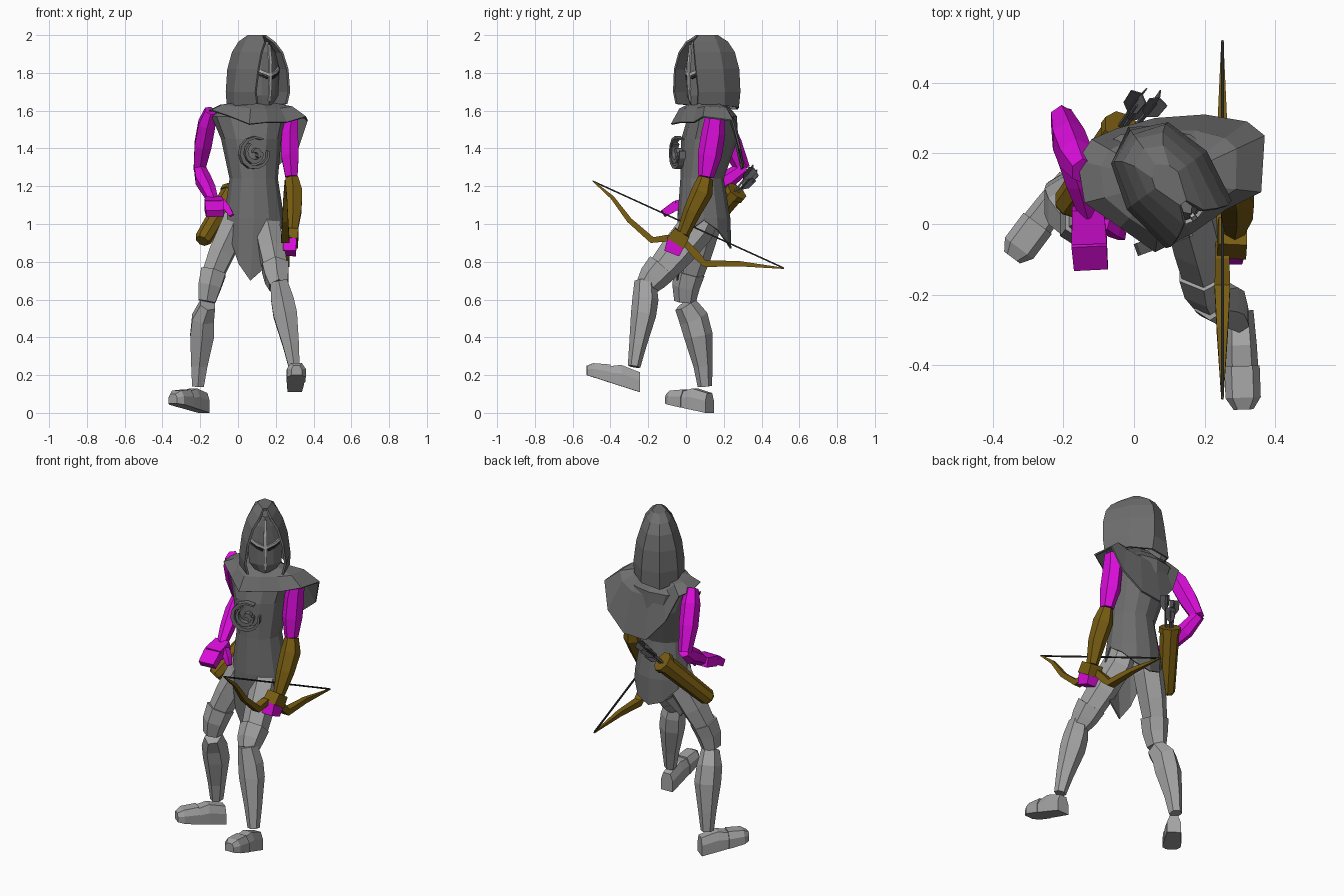
import bpy, bmesh, math
from mathutils import Vector, Matrix

def material(name, r, g, b):
    m = bpy.data.materials.new(name)
    m.diffuse_color = (r, g, b, 1)
    return m

DARK = material("dark grey cloth", 0.155, 0.155, 0.155)
LIGHT = material("light grey legging", 0.37, 0.37, 0.37)
PALE = material("pale grey metal", 0.50, 0.50, 0.50)
STEEL = material("charcoal feather", 0.11, 0.11, 0.12)
MAGENTA = material("magenta sleeve", 0.70, 0.004, 0.70)
GOLD = material("brown gold leather", 0.19, 0.11, 0.006)
CORD = material("black cord", 0.02, 0.02, 0.02)

def loft(name, rings, mat, closed=True, caps=(True, True), thick=0):
    """Skin a list of equally long point rings."""
    bm = bmesh.new()
    vs = [[bm.verts.new(p) for p in ring] for ring in rings]
    n = len(rings[0])
    for a, b in zip(vs, vs[1:]):
        for i in range(n if closed else n - 1):
            j = (i + 1) % n
            bm.faces.new((a[i], a[j], b[j], b[i]))
    if caps[0]:
        bm.faces.new(vs[0])
    if caps[1]:
        bm.faces.new(vs[-1])
    bmesh.ops.recalc_face_normals(bm, faces=bm.faces)
    me = bpy.data.meshes.new(name)
    bm.to_mesh(me)
    bm.free()
    ob = bpy.data.objects.new(name, me)
    me.materials.append(mat)
    bpy.context.collection.objects.link(ob)
    if thick:
        ob.modifiers.new("thickness", 'SOLIDIFY').thickness = thick
    return ob

def tube(name, path, mat, sides=6, ref=(1, 0, 0), caps=(True, True)):
    """Path of (x, y, z, half width along ref, half width across)."""
    pts = [Vector(p[:3]) for p in path]
    grow = 1 / math.cos(math.pi / sides)
    rings = []
    for i, p in enumerate(path):
        t = (pts[min(i + 1, len(pts) - 1)] - pts[max(i - 1, 0)]).normalized()
        u = Vector(ref)
        u = (u - t * u.dot(t)).normalized()
        v = t.cross(u)
        ring = []
        for k in range(sides):
            a = 2 * math.pi * (k + 0.5) / sides
            ring.append(pts[i] + u * p[3] * grow * math.cos(a) + v * p[4] * grow * math.sin(a))
        rings.append(ring)
    return loft(name, rings, mat, caps=caps)

# ---- tunic with pointed front and back flaps
def oval(z, cx, cy, hx, hy):
    return [(cx + hx * math.sin(k * math.pi / 6), cy - hy * math.cos(k * math.pi / 6), z)
            for k in range(12)]

hem_z = [0.70, 0.79, 0.97, 1.02, 0.97, 0.90, 0.87]
hem = [(x - (0.02 if k == 0 else 0), y, hem_z[min(k, 12 - k)])
       for k, (x, y, _) in enumerate(oval(0, .085, .095, .165, .145))]
loft("tunic", [oval(1.62, .07, .13, .13, .10), oval(1.57, .06, .14, .20, .13),
               oval(1.45, .07, .125, .16, .15), oval(1.24, .083, .085, .128, .115),
               oval(1.03, .085, .095, .16, .14), hem], DARK, caps=(True, False), thick=0.008)

# ---- shoulder cape, long at the back
edge = [(.06, -.08, 1.53), (.16, -.03, 1.54), (.26, .04, 1.54), (.36, .09, 1.57), (.37, .25, 1.55),
        (.32, .29, 1.40), (.20, .31, 1.30), (.06, .30, 1.29), (-.05, .27, 1.42),
        (-.12, .24, 1.58), (-.16, .18, 1.60), (-.14, .06, 1.605), (-.04, -.01, 1.57)]
neck, mid = [], []
for x, y, z in edge:
    d = Vector((x - .09, y - .12, 0)).normalized()
    n = Vector((.09, .12, 1.645)) + d * 0.09
    neck.append(n)
    m = n.lerp(Vector((x, y, z)), 0.6)
    m.z = 1.645 + (z - 1.645) * 0.3
    mid.append(m)
loft("shoulder_cape", [neck, mid, edge], DARK, caps=(True, False), thick=0.01)

# ---- hood and mask, turned towards the bow side
HEAD = Matrix.Translation((.11, .10, 0)) @ Matrix.Rotation(math.radians(36), 4, 'Z')

def head(x, y, z):
    return HEAD @ Vector((x, y, z))

hood = []
for z, rim, rim_y, side, back, back_y, tail, drop in [
        (1.635, .100, -.12, .138, .100, .15, .215, .03), (1.70, .115, -.125, .14, .10, .16, .205, 0),
        (1.82, .100, -.13, .125, .09, .16, .19, 0), (1.91, .072, -.12, .098, .07, .145, .175, 0),
        (1.965, .035, -.10, .068, .05, .115, .14, 0), (2.0, .012, -.05, .04, .03, .06, .085, 0)]:
    half = [(rim, rim_y, z), (side, .03, z - drop * .3), (back, back_y, z - drop * .6)]
    ring = half + [(0, tail, z - drop)] + [(-x, y, zz) for x, y, zz in reversed(half)]
    hood.append([head(*p) for p in ring])
loft("hood", hood, DARK, closed=False, caps=(False, True), thick=0.012)

mask = []
for z, w, f in [(1.63, .05, -.09), (1.68, .088, -.10), (1.82, .095, -.10),
                (1.91, .068, -.097), (1.965, .025, -.088)]:
    mask.append([head(*p, z) for p in [(-w, -.055), (-w * .5, f + .014), (0, f), (w * .5, f + .014),
                                       (w, -.055), (w, .06), (-w, .06)]])
loft("mask", mask, DARK)

# mask ridge, brows and eye slits
ACROSS = HEAD.to_3x3() @ Vector((1, 0, 0))
tube("mask_ridge", [(*head(0, y, z), w, .005) for z, y, w in
                    [(1.65, -.095, .006), (1.74, -.105, .008), (1.86, -.104, .009), (1.95, -.093, .006)]],
     PALE, 4, ACROSS)
for s, side in ((-1, "right"), (1, "left")):
    tube(side + "_brow", [(*head(s * x, y, z), .008, .005) for x, y, z in
                          [(.005, -.104, 1.79), (.045, -.092, 1.805), (.082, -.066, 1.825)]],
         PALE, 4, (0, 0, 1))
    tube(side + "_eye_slit", [(*head(s * x, y, z), .006, .004) for x, y, z in
                              [(.014, -.100, 1.772), (.045, -.090, 1.785), (.078, -.066, 1.803)]],
         CORD, 4, (0, 0, 1))

# ---- chest emblem: raised arcs around a boss
YAW = math.radians(20)
NORMAL = Vector((math.sin(YAW), -math.cos(YAW), 0))
SIDE = Vector((math.cos(YAW), math.sin(YAW), 0))

def emblem(deg, r, out):
    a = math.radians(deg)
    return Vector((.085, -.03, 1.375)) + SIDE * r * math.cos(a) + Vector((0, 0, r * math.sin(a))) + NORMAL * out

for name, r0, r1, start, span, w in [("emblem_rim", .085, .072, 60, 310, .012),
                                     ("emblem_curl", .058, .035, 120, 250, .012),
                                     ("emblem_heart", .025, .008, 300, 220, .014)]:
    tube(name, [(*emblem(start + span * i / 10, r0 + (r1 - r0) * i / 10, .014), .018,
                 w * (1 - .6 * abs(i - 5) / 5)) for i in range(11)], DARK, 4, NORMAL)

# ---- bare right arm and open hand
tube("right_upper_arm", [(-.145, .15, 1.60, .03, .035), (-.165, .19, 1.53, .045, .05),
                         (-.185, .24, 1.42, .045, .05), (-.205, .30, 1.29, .03, .035)], MAGENTA)
tube("right_forearm", [(-.205, .31, 1.30, .028, .032), (-.185, .22, 1.235, .04, .042),
                       (-.155, .12, 1.18, .036, .036), (-.13, .03, 1.12, .025, .026)], MAGENTA)
tube("right_palm", [(-.13, .045, 1.12, .045, .028), (-.127, -.05, 1.095, .05, .03)], MAGENTA, 4)
tube("right_fingers", [(-.127, -.05, 1.10, .05, .026), (-.122, -.12, 1.055, .048, .02)], MAGENTA, 4)
tube("right_thumb", [(-.085, .0, 1.12, .016, .016), (-.055, -.02, 1.08, .017, .017),
                     (-.033, -.035, 1.045, .011, .011)], MAGENTA, 4, (0, 1, 0))

# ---- left arm with bracer, holding the bow
tube("left_upper_arm", [(.285, .155, 1.57, .033, .045), (.275, .145, 1.48, .043, .055),
                        (.275, .125, 1.36, .046, .055), (.283, .105, 1.25, .032, .036)], MAGENTA)
tube("left_bracer", [(.285, .105, 1.245, .033, .035), (.292, .085, 1.17, .048, .05),
                     (.292, .035, 1.07, .044, .042), (.285, -.015, .95, .028, .03)], GOLD)
tube("left_glove", [(.28, -.02, .955, .04, .045), (.275, -.055, .90, .042, .052)], GOLD, 4)
tube("left_hand", [(.275, -.05, .91, .036, .05), (.272, -.075, .845, .034, .042)], MAGENTA, 4)

# ---- bow and string
tube("bow", [(.25, y, z, w, t) for y, z, w, t in [
    (-.495, 1.23, .003, .003), (-.39, 1.14, .010, .010), (-.30, 1.02, .016, .014),
    (-.18, .915, .022, .017), (-.10, .925, .020, .018), (0, .895, .020, .018),
    (.06, .83, .022, .020), (.10, .79, .022, .018), (.28, .79, .014, .014),
    (.52, .765, .003, .003)]], GOLD, 4)
tube("bow_string", [(.25, -.49, 1.225, .004, .004), (.25, .515, .768, .004, .004)], CORD, 4)

# ---- quiver with arrows
top, low = Vector((-.03, .27, 1.175)), Vector((-.19, .05, .91))
axis = (top - low).normalized()
inner = top - axis * .05
tube("quiver", [(*low, .034, .034), (*(low + axis * .015), .043, .043),
                (*(top - axis * .03), .05, .05), (*(top - axis * .03), .056, .056),
                (*top, .056, .056), (*top, .043, .043), (*inner, .04, .04)], GOLD, 8)
for i, (dx, dy, dz, length) in enumerate([(-.012, .012, .0, .13), (.03, -.012, .004, .15), (.0, .0, -.02, .11)]):
    a = inner + Vector((dx, dy, dz)) * .6
    b = top + Vector((dx, dy, dz)) + axis * length
    tube(f"arrow_shaft_{i}", [(*a, .005, .005), (*b, .005, .005)], STEEL, 4)
    for j in range(3):
        turn = Matrix.Rotation(math.radians(120 * j + 25 * i), 3, axis)
        out = turn @ axis.orthogonal().normalized()
        c = b + out * .013
        tube(f"arrow_feather_{i}_{j}", [(*(b - axis * .065), .004, .002), (*(c - axis * .035), .016, .002),
                                        (*(c + axis * .02 + out * .004), .015, .002)], STEEL, 4, out)

# ---- legs: thigh, knee cuff, shin
tube("right_thigh", [(.01, .10, 1.08, .065, .08), (-.03, .085, .97, .068, .08),
                     (-.09, .05, .84, .064, .074), (-.135, .02, .73, .055, .062)], LIGHT)
tube("right_knee_cuff", [(-.13, .02, .745, .066, .07), (-.15, .0, .67, .06, .064),
                         (-.165, -.005, .59, .045, .05)], LIGHT)
tube("right_shin", [(-.16, -.005, .575, .04, .052), (-.185, .04, .50, .058, .068),
                    (-.19, .065, .41, .063, .066), (-.205, .09, .25, .043, .044),
                    (-.212, .10, .14, .031, .033)], LIGHT)
tube("left_thigh", [(.15, .10, 1.07, .062, .08), (.155, .05, .97, .066, .085),
                    (.18, -.05, .85, .066, .08), (.20, -.13, .755, .062, .068)], LIGHT)
tube("left_knee_cuff", [(.198, -.125, .77, .07, .076), (.205, -.175, .715, .062, .068),
                        (.215, -.21, .67, .048, .052)], LIGHT)
tube("left_shin", [(.215, -.215, .70, .045, .05), (.235, -.215, .60, .06, .06),
                   (.25, -.225, .52, .063, .058), (.28, -.255, .36, .043, .04),
                   (.297, -.275, .245, .029, .029)], LIGHT)

# ---- boots: heel part and toe cap, tilted up at the toe
def boot(side, heel, toe, z0, rise):
    h, t = Vector((*heel, z0)), Vector((*toe, z0 + rise))
    across = (t - h).cross(Vector((0, 0, 1))).normalized()
    def section(s, height, w):
        p = h.lerp(t, s)
        up = Vector((0, 0, 1))
        return [p - across * w, p + across * w, p + across * w + up * height * .6,
                p + across * w * .6 + up * height, p - across * w * .6 + up * height,
                p - across * w + up * height * .6]
    loft(side + "_boot", [section(0, .105, .038), section(.35, .112, .044), section(.58, .085, .046)], LIGHT)
    loft(side + "_toe_cap", [section(.56, .096, .05), section(.88, .074, .05), section(1, .05, .028)], LIGHT)

boot("right", (-.18, .125), (-.345, -.095), 0, .05)
boot("left", (.30, -.245), (.31, -.525), .11, .09)
